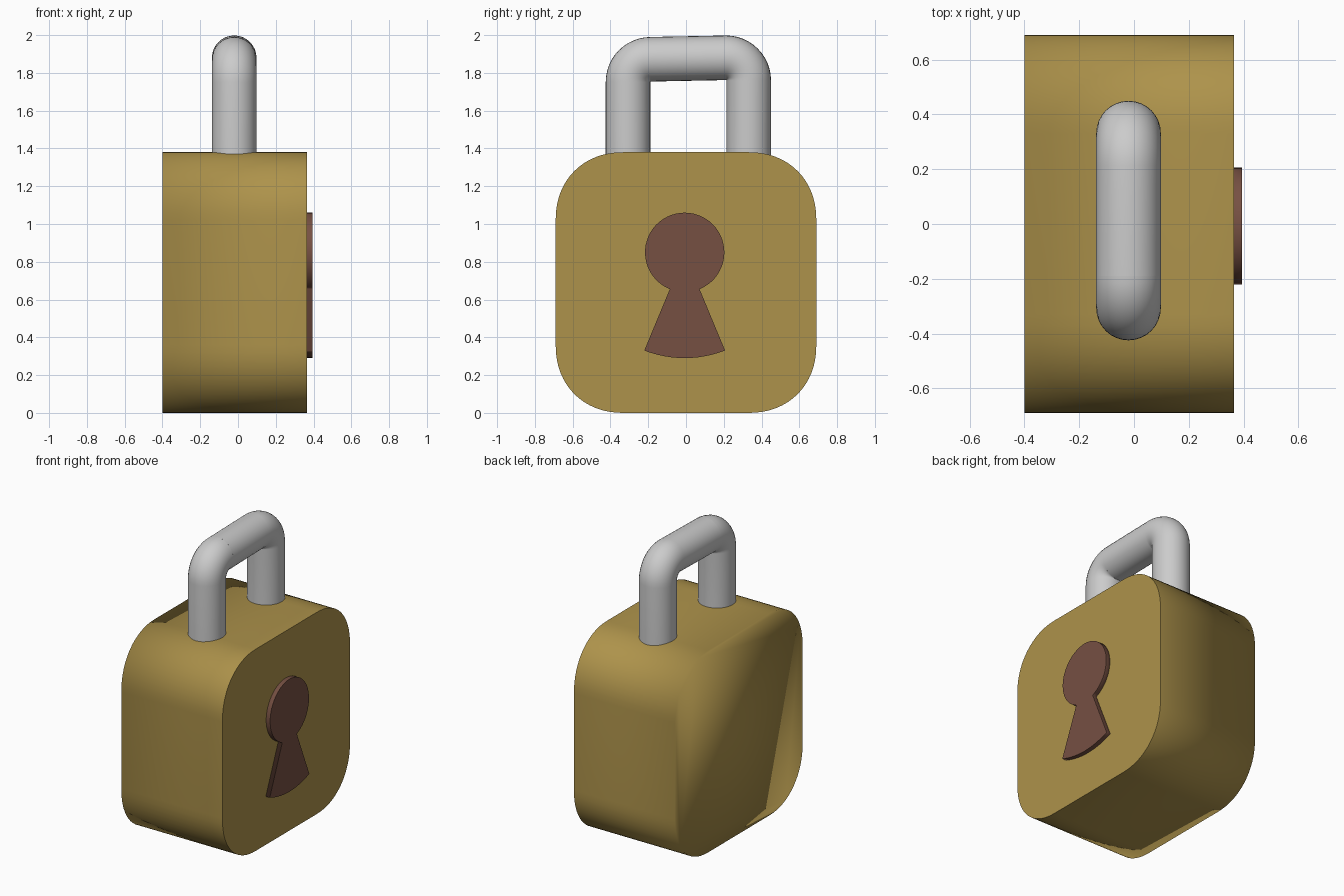
import bpy, bmesh
from math import sin, cos, pi, radians
from mathutils import Vector

if "Cube" in bpy.data.objects:
    bpy.data.objects.remove(bpy.data.objects["Cube"])


def material(name, rgb):
    m = bpy.data.materials.new(name)
    m.diffuse_color = (*rgb, 1)
    m.use_nodes = True
    m.node_tree.nodes["Principled BSDF"].inputs["Base Color"].default_value = m.diffuse_color
    return m


def finish(bm, name, mat=None):
    bmesh.ops.recalc_face_normals(bm, faces=bm.faces)
    me = bpy.data.meshes.new(name)
    bm.to_mesh(me)
    bm.free()
    ob = bpy.data.objects.new(name, me)
    bpy.context.collection.objects.link(ob)
    if mat:
        me.materials.append(mat)
    return ob


def prism(name, profile, x0, x1, mat):
    """Extrude a (y, z) outline along x, smooth sides with a crisp front rim."""
    bm = bmesh.new()
    back = bm.faces.new([bm.verts.new((x0, y, z)) for y, z in profile])
    out = bmesh.ops.extrude_face_region(bm, geom=[back], use_keep_orig=True)
    for v in out["geom"]:
        if isinstance(v, bmesh.types.BMVert):
            v.co.x = x1
    for f in bm.faces:
        f.smooth = True
    for e in bm.edges:
        if all(abs(v.co.x - x1) < 1e-6 for v in e.verts):
            e.smooth = False
    return finish(bm, name, mat)


def tube(name, path, radius, sides=32):
    """Sweep a circle along a list of (centre, in-plane side vector)."""
    bm = bmesh.new()
    rings = []
    for c, side in path:
        rings.append([bm.verts.new(c + radius * (cos(a) * side + sin(a) * Vector((1, 0, 0))))
                      for a in (2 * pi * i / sides for i in range(sides))])
    for r, s in zip(rings, rings[1:]):
        for i in range(sides):
            j = (i + 1) % sides
            bm.faces.new((r[i], r[j], s[j], s[i])).smooth = True
    bm.faces.new(rings[0])
    bm.faces.new(rings[-1])
    for f in (rings[0], rings[-1]):
        for i in range(sides):
            bm.edges.get((f[i], f[(i + 1) % sides])).smooth = False
    return finish(bm, name)


brass = material("brass", (0.42, 0.29, 0.07))
brown = material("brown", (0.18, 0.08, 0.055))

# Body: rounded square block
half, r, power = 0.69, 0.36, 2 / 2.15
outline = []
for q in range(4):
    for i in range(17):
        a = pi / 2 * i / 16
        u = half - r + r * max(cos(a), 0) ** power
        v = half - r + r * max(sin(a), 0) ** power
        for _ in range(q):
            u, v = -v, u
        outline.append((u, half + v))
prism("lock_body", outline, -0.40, 0.365, brass)

# Keyhole: round head and flared foot as one raised plate
cy, cz, kr = -0.007, 0.85, 0.21
keyhole = [(cy + kr * cos(a), cz + kr * sin(a))
           for a in (radians(-68 + 316 * i / 48) for i in range(49))]
keyhole += [(cy + 0.214 * t, 0.33 - 0.04 * (1 - t * t)) for t in (i / 6 - 1 for i in range(13))]
prism("keyhole", keyhole, 0.33, 0.395, brown)

# Shackle: two legs bending into a top bar, split by a seam
tr, cx, top = 0.118, -0.02, 1.88


def bend(leg_y, sign, z):
    """Leg from the body upwards, then a quarter turn towards the middle."""
    pts = [(Vector((cx, leg_y, 1.30)), Vector((0, sign, 0)))]
    for i in range(13):
        a = pi / 2 * i / 12
        d = Vector((0, sign * cos(a), sin(a)))
        pts.append((Vector((cx, leg_y - sign * 0.12, z - 0.12)) + 0.12 * d, d))
    return pts


tube("shackle_left_leg", bend(-0.307, -1, top - 0.008), tr)
tube("shackle_right_leg_and_bar",
     bend(0.332, 1, top) + [(Vector((cx, -0.19, top - 0.008)), Vector((0, 0, 1)))], tr)
